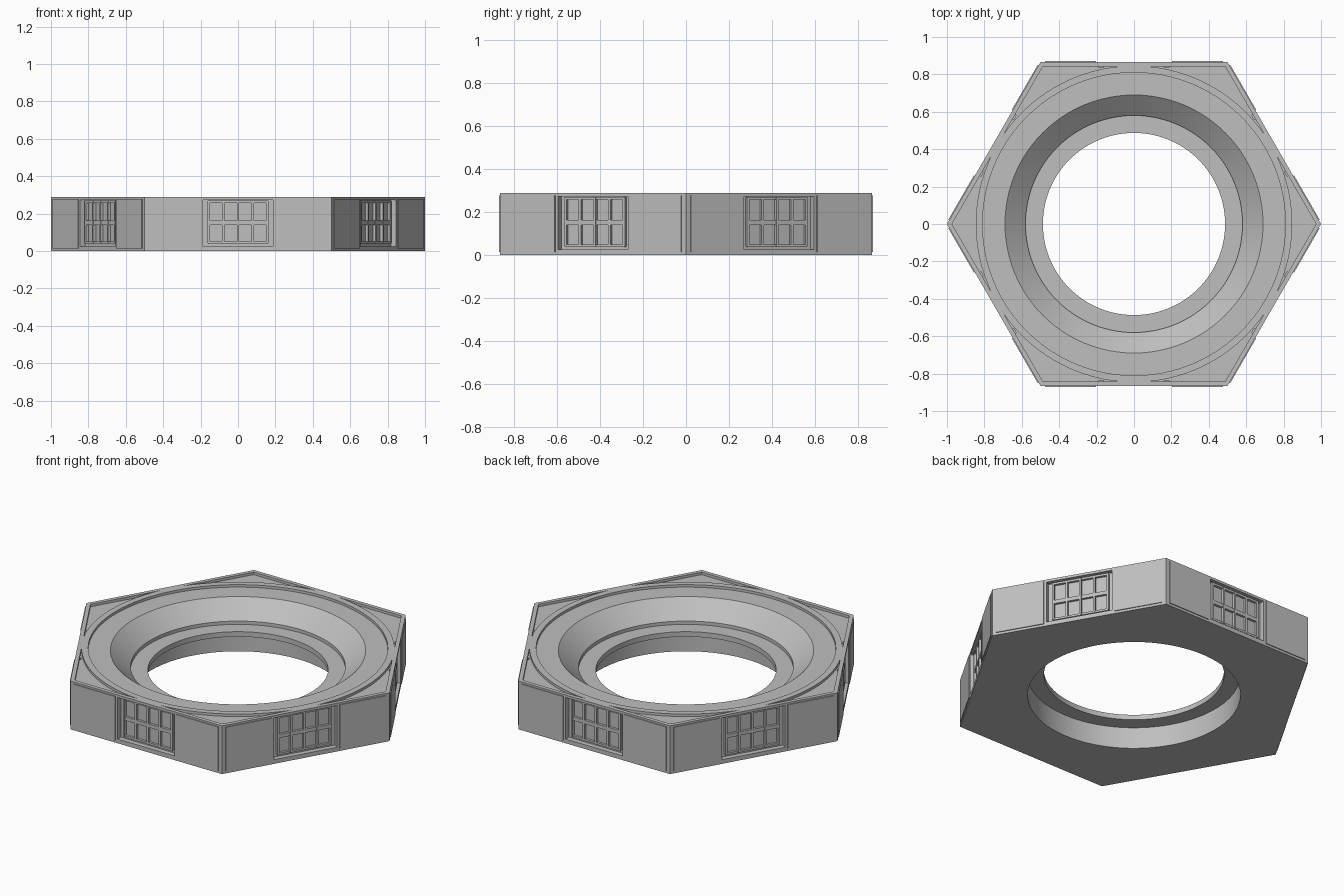
import bpy, bmesh, math
from mathutils import Matrix, Vector

if "Cube" in bpy.data.objects:
    bpy.data.objects.remove(bpy.data.objects["Cube"])

H = 0.288                      # body height
A = math.sqrt(3) / 2           # distance from centre to each wall
SEG = 96

grey = bpy.data.materials.new("plain grey")
grey.diffuse_color = (0.52, 0.52, 0.52, 1)
grey.use_nodes = True
grey.node_tree.nodes["Principled BSDF"].inputs["Base Color"].default_value = grey.diffuse_color


def finish(name, bm):
    bmesh.ops.recalc_face_normals(bm, faces=bm.faces)
    me = bpy.data.meshes.new(name)
    bm.to_mesh(me)
    bm.free()
    me.materials.append(grey)
    ob = bpy.data.objects.new(name, me)
    bpy.context.collection.objects.link(ob)
    return ob


def turned(name, profile, n):
    """Closed solid of revolution with n sides from (radius, z) points."""
    bm = bmesh.new()
    rings = [[bm.verts.new((r * math.cos(2 * math.pi * i / n),
                            r * math.sin(2 * math.pi * i / n), z))
              for i in range(n)] for r, z in profile]
    for a, b in zip(rings, rings[1:]):
        for i in range(n):
            j = (i + 1) % n
            bm.faces.new((a[i], a[j], b[j], b[i]))
    bm.faces.new(rings[0])
    bm.faces.new(rings[-1])
    return finish(name, bm)


def wall_boxes(name, boxes):
    """Boxes (x0, x1, y0, y1, z0, z1) laid on the front wall, repeated on all six."""
    bm = bmesh.new()
    for k in range(6):
        turn = Matrix.Rotation(k * math.pi / 3, 4, 'Z')
        for x0, x1, y0, y1, z0, z1 in boxes:
            size = Matrix.Diagonal((x1 - x0, y1 - y0, z1 - z0, 1))
            mid = Vector(((x0 + x1) / 2, (y0 + y1) / 2, (z0 + z1) / 2))
            bmesh.ops.create_cube(bm, size=1, matrix=turn @ Matrix.Translation(mid) @ size)
    return finish(name, bm)


def cut(target, cutter):
    mod = target.modifiers.new("cut", 'BOOLEAN')
    mod.operation = 'DIFFERENCE'
    mod.solver = 'EXACT'
    mod.object = cutter
    bpy.context.view_layer.objects.active = target
    bpy.ops.object.modifier_apply(modifier=mod.name)
    bpy.data.objects.remove(cutter)


# Hexagonal body
body = turned("hexagonal_body", [(1, 0), (1, H)], 6)

# Stepped bore: lower socket, thin inner lip, cone and shallow ledge
cut(body, turned("bore_cutter", [
    (0.575, -0.1), (0.575, 0.128), (0.487, 0.128), (0.487, 0.158),
    (0.58, 0.158), (0.58, 0.178), (0.69, H - 0.015), (0.81, H - 0.015),
    (0.81, 0.4)], SEG))

# Shallow sunken panels in the six top corners
corners = turned("corner_cutter", [(0.843 / A, H - 0.015), (0.843 / A, 0.4)], 6)
cut(corners, turned("ring_cutter", [(0.846, 0.1), (0.846, 0.5)], SEG))
cut(body, corners)

# Window recesses
cut(body, wall_boxes("window_cutter", [(-0.188, 0.188, -A + 0.03, -A - 0.1, 0.025, 0.273)]))

# Window bars and rails
bars = [(x - 0.006, x + 0.006, -A + 0.014, -A + 0.035, 0.042, 0.268)
        for x in (-0.157, -0.079, 0, 0.079, 0.157)]
bars += [(-0.16, 0.16, -A + 0.016, -A + 0.035, z - w, z + w)
         for z, w in ((0.044, 0.006), (0.151, 0.011), (0.264, 0.006))]
wall_boxes("window_bars", bars)

# Thin wall plates on both sides of every window
wall_boxes("wall_plates", [(s * 0.34 - 0.137, s * 0.34 + 0.137, -A - 0.005, -A + 0.01, 0.014, 0.277)
                           for s in (-1, 1)])

# Smooth round surfaces, keep edges sharp
bpy.ops.object.select_all(action='DESELECT')
body.select_set(True)
bpy.context.view_layer.objects.active = body
bpy.ops.object.shade_smooth_by_angle(angle=math.radians(25))
